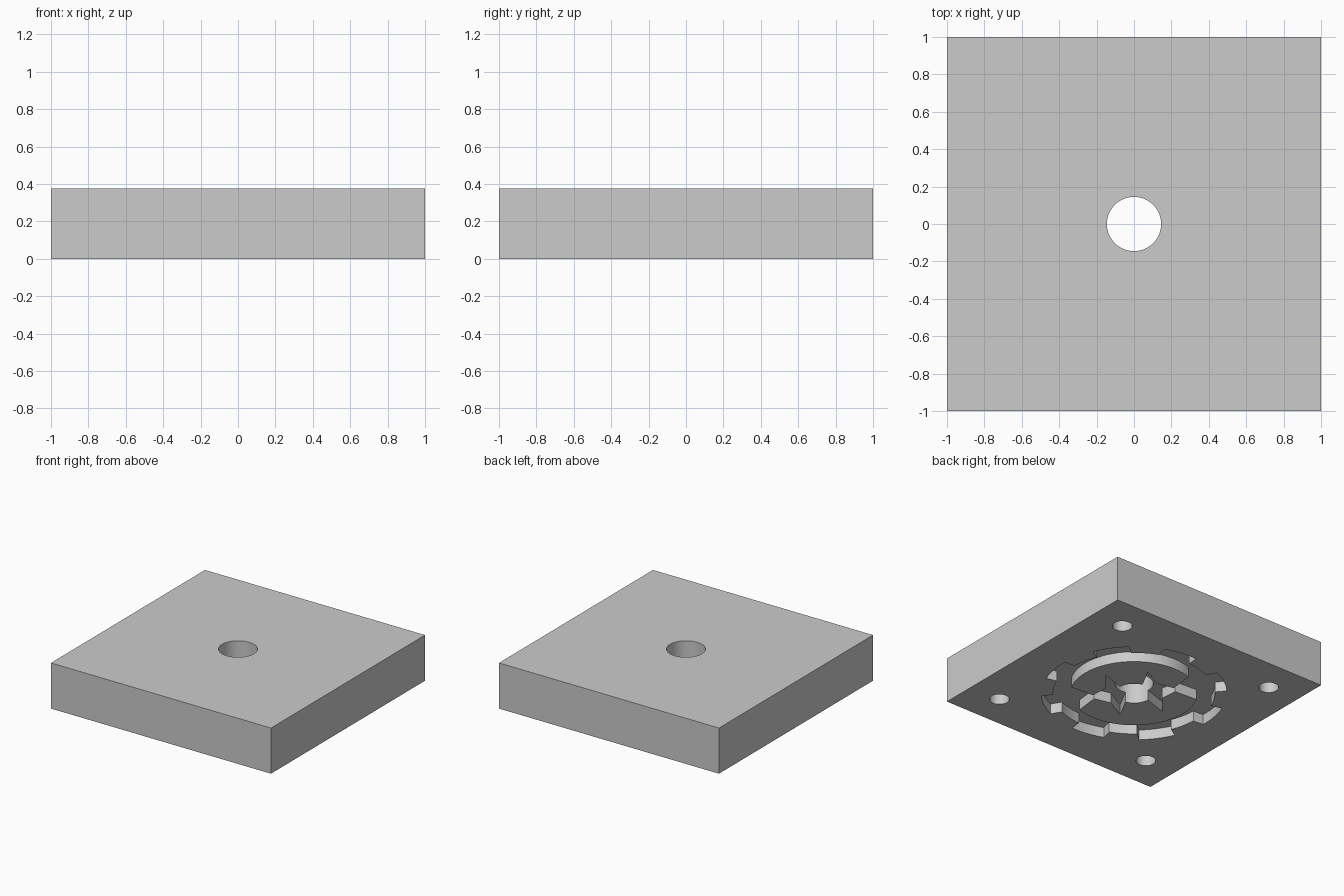
import bpy
import bmesh
from math import sin, cos, radians

if "Cube" in bpy.data.objects:
    bpy.data.objects.remove(bpy.data.objects["Cube"])

HEIGHT = 0.375
RECESS = 0.085      # depth of the toothed recess in the underside
TEETH = 8

grey = bpy.data.materials.new("plain_grey")
grey.use_nodes = True
colour = (0.6, 0.6, 0.6, 1)
grey.diffuse_color = colour
grey.node_tree.nodes["Principled BSDF"].inputs["Base Color"].default_value = colour


def polar(radius, degrees):
    return radius * cos(radians(degrees)), radius * sin(radians(degrees))


def arc(radius, start, end, steps):
    return [polar(radius, start + (end - start) * i / steps) for i in range(steps + 1)]


def prism(name, outline, low, high, cutter=True):
    """Extrude a counter-clockwise outline between two heights."""
    bm = bmesh.new()
    face = bm.faces.new([bm.verts.new((x, y, low)) for x, y in outline])
    top = bmesh.ops.extrude_face_region(bm, geom=[face])["geom"]
    bmesh.ops.translate(bm, vec=(0, 0, high - low),
                        verts=[v for v in top if isinstance(v, bmesh.types.BMVert)])
    bmesh.ops.recalc_face_normals(bm, faces=bm.faces)
    mesh = bpy.data.meshes.new(name)
    bm.to_mesh(mesh)
    bm.free()
    mesh.materials.append(grey)
    obj = bpy.data.objects.new(name, mesh)
    bpy.context.collection.objects.link(obj)
    obj.hide_render = cutter
    return obj


def cut(target, cutter):
    """Subtract the cutter, apply the result and remove the cutter."""
    mod = target.modifiers.new("cut", "BOOLEAN")
    mod.operation = "DIFFERENCE"
    mod.solver = "EXACT"
    mod.object = cutter
    bpy.context.view_layer.objects.active = target
    bpy.ops.object.modifier_apply(modifier=mod.name)
    bpy.data.objects.remove(cutter)


# Square block
block = prism("block", [(-1, -1), (1, -1), (1, 1), (-1, 1)], 0, HEIGHT, cutter=False)

# Toothed recess outline: wide teeth with roots between them
outline = []
for i in range(TEETH):
    middle = 35.4 + i * 360 / TEETH
    outline += arc(0.70, middle - 11.5, middle + 11.5, 6)
    outline += arc(0.61, middle + 12.5, middle + 32.5, 6)
recess = prism("toothed_recess", outline, -0.1, RECESS)

# Two flush islands left standing inside the recess
side = [(85, 0.31), (61, 0.225), (28, 0.34), (38, 0.13)]
for facing in (40, 220):
    island = arc(0.48, facing - 69, facing + 69, 32)
    island += [polar(r, facing + a) for a, r in side]
    island += [polar(r, facing - a) for a, r in reversed(side)]
    cut(recess, prism("island", island, -0.2, 0.2))
cut(block, recess)

# Through hole in the middle
cut(block, prism("centre_hole", arc(0.145, 0, 354.375, 63), -0.3, 0.6))

# Blind screw holes near the corners
for sx in (-1, 1):
    for sy in (-1, 1):
        hole = [(x + sx * 0.72, y + sy * 0.72) for x, y in arc(0.075, 0, 348.75, 31)]
        cut(block, prism("screw_hole", hole, -0.1, 0.2))

# Smooth round walls, crisp edges
block.select_set(True)
bpy.context.view_layer.objects.active = block
bpy.ops.object.shade_smooth_by_angle(angle=radians(25))
